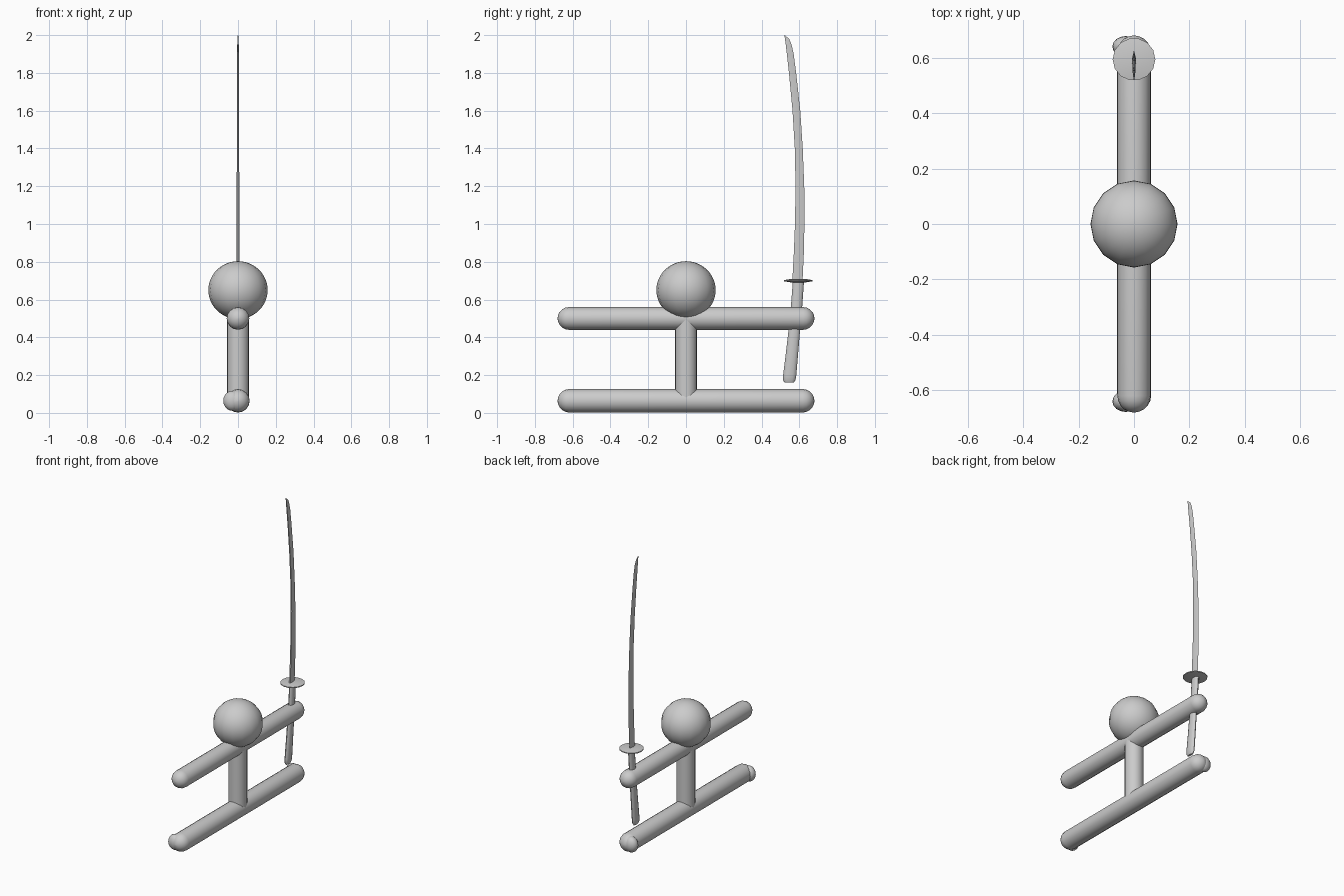
import bpy, bmesh, math
from mathutils import Vector

if "Cube" in bpy.data.objects:
    bpy.data.objects.remove(bpy.data.objects["Cube"])

grey = bpy.data.materials.new("plain grey")
grey.diffuse_color = (0.6, 0.6, 0.6, 1)
grey.use_nodes = True
grey.node_tree.nodes["Principled BSDF"].inputs["Base Color"].default_value = grey.diffuse_color


def finish(name, bm, angle=40):
    bmesh.ops.recalc_face_normals(bm, faces=bm.faces)
    mesh = bpy.data.meshes.new(name)
    bm.to_mesh(mesh)
    bm.free()
    mesh.materials.append(grey)
    ob = bpy.data.objects.new(name, mesh)
    bpy.context.collection.objects.link(ob)
    bpy.ops.object.select_all(action='DESELECT')
    ob.select_set(True)
    bpy.context.view_layer.objects.active = ob
    bpy.ops.object.shade_smooth_by_angle(angle=math.radians(angle))
    return ob


def loft(name, sections, angle=40):
    """Skin rings of equal point count and cap both ends."""
    bm = bmesh.new()
    rings = [[bm.verts.new(p) for p in s] for s in sections]
    n = len(rings[0])
    for a, b in zip(rings, rings[1:]):
        for i in range(n):
            j = (i + 1) % n
            bm.faces.new((a[i], a[j], b[j], b[i]))
    bm.faces.new(rings[0])
    bm.faces.new(rings[-1])
    return finish(name, bm, angle)


def ellipse(z, y, rx, ry, n=16):
    return [Vector((rx * math.cos(2 * math.pi * i / n),
                    y + ry * math.sin(2 * math.pi * i / n), z)) for i in range(n)]


def bar(name, z, half, r):
    """Horizontal round-ended bar along y."""
    steps = [math.radians(a) for a in (88, 72, 54, 36, 18, 0)]
    prof = [(-half + r - r * math.sin(a), r * math.cos(a)) for a in steps]
    prof += [(-y, rad) for y, rad in reversed(prof)]
    return loft(name, [[Vector((v.x, y, z + v.y)) for v in ellipse(0, 0, rad, rad)]
                       for y, rad in prof])


def ball(name, centre, radii, seg, rings):
    bm = bmesh.new()
    bmesh.ops.create_uvsphere(bm, u_segments=seg, v_segments=rings, radius=1)
    bmesh.ops.scale(bm, vec=radii, verts=bm.verts)
    bmesh.ops.translate(bm, vec=centre, verts=bm.verts)
    return finish(name, bm)


# Figure: head, arms, trunk, legs and feet
ball("head", (0, 0, 0.65), (0.157, 0.157, 0.153), 16, 24)
bar("arms", 0.50, 0.68, 0.06)
bar("legs", 0.064, 0.68, 0.062)
loft("trunk", [ellipse(z, 0, 0.059, 0.059) for z in (0.07, 0.22, 0.50)])
for side, label in ((-1, "front_foot"), (1, "back_foot")):
    ball(label, (-0.03, side * 0.64, 0.064), (0.048, 0.038, 0.053), 16, 10)

# Sword handle: flattened grip leaning with the blade's curve
grip = [(0.16, 0.522, 0.570, 0.008), (0.175, 0.513, 0.580, 0.014),
        (0.20, 0.514, 0.584, 0.016), (0.32, 0.529, 0.594, 0.016),
        (0.44, 0.543, 0.604, 0.016), (0.56, 0.555, 0.615, 0.016),
        (0.70, 0.566, 0.625, 0.016)]
loft("sword_handle", [ellipse(z, (a + b) / 2, rx, (b - a) / 2, 12)
                      for z, a, b, rx in grip])

# Sword guard: thin disc thinning towards its rim
loft("sword_guard", [ellipse(z, 0.594, r, r, 14) for z, r in
                     ((0.691, 0.042), (0.697, 0.077), (0.703, 0.077), (0.709, 0.042))], 20)

# Sword blade: curved, sharp on the outer side, thicker near the spine
blade = [(0.70, 0.563, 0.617, 0.007), (0.85, 0.571, 0.624, 0.007),
         (1.00, 0.577, 0.627, 0.007), (1.20, 0.580, 0.626, 0.007),
         (1.40, 0.576, 0.618, 0.006), (1.60, 0.564, 0.605, 0.006),
         (1.80, 0.545, 0.583, 0.005), (1.90, 0.534, 0.570, 0.005),
         (1.95, 0.528, 0.559, 0.004), (1.98, 0.524, 0.546, 0.003),
         (2.00, 0.520, 0.523, 0.001)]


def blade_ring(z, a, b, t):
    m = a + (b - a) * 0.4
    return [Vector(p) for p in ((-t * 0.6, a, z), (t * 0.6, a, z), (t, m, z),
                                (0, b, z), (-t, m, z))]


loft("sword_blade", [blade_ring(*s) for s in blade], 30)
